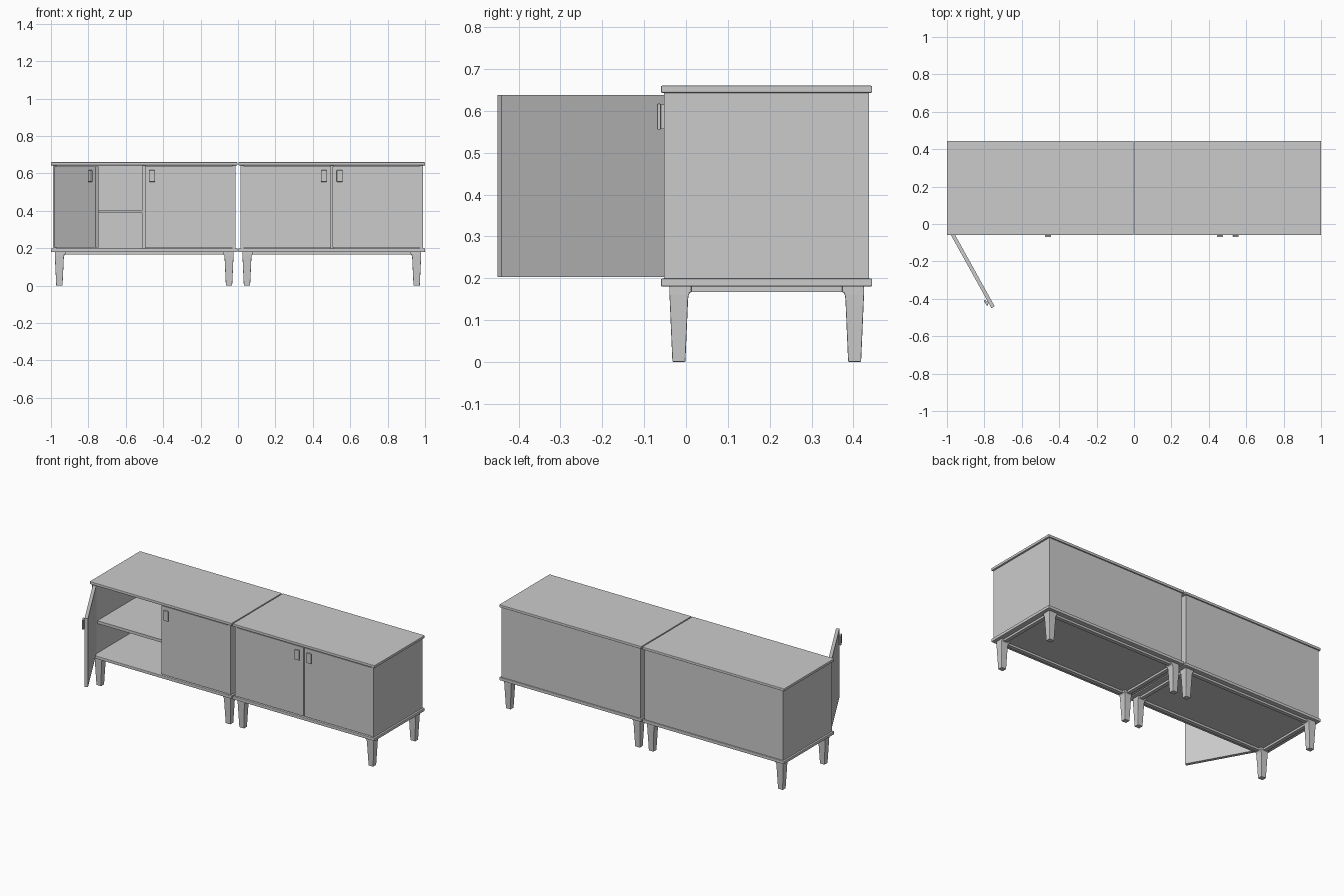
import bpy, bmesh, math
from mathutils import Matrix, Vector

if "Cube" in bpy.data.objects:
    bpy.data.objects.remove(bpy.data.objects["Cube"])


def finish(bm, name, bevel=0.0):
    bmesh.ops.recalc_face_normals(bm, faces=bm.faces)
    mesh = bpy.data.meshes.new(name)
    bm.to_mesh(mesh)
    bm.free()
    ob = bpy.data.objects.new(name, mesh)
    bpy.context.collection.objects.link(ob)
    if bevel:
        mod = ob.modifiers.new("edge_bevel", 'BEVEL')
        mod.width = bevel
        mod.segments = 2
    return ob


def box(name, x, y, z, bevel=0.0):
    """Box from (min, max) ranges."""
    bm = bmesh.new()
    bmesh.ops.create_cube(bm, size=1)
    for v in bm.verts:
        v.co = Vector([(r[0] + r[1]) / 2 + c * (r[1] - r[0]) for c, r in zip(v.co, (x, y, z))])
    return finish(bm, name, bevel)


def leg(name, cx, cy, sx, sy):
    """Tapered leg; sx, sy point to the inside, where it flares into the rail."""
    # height, outer half width, inner half width
    levels = [(0.0, 0.0155, 0.0155), (0.150, 0.0220, 0.0220), (0.160, 0.0225, 0.0235),
              (0.165, 0.0225, 0.0260), (0.167, 0.0225, 0.0300), (0.181, 0.0225, 0.0300)]
    bm = bmesh.new()
    rings = []
    for z, o, i in levels:
        ring = []
        for a, b in ((-o, -o), (i, -o), (i, i), (-o, i)):
            ring.append(bm.verts.new((cx + sx * a * 1.08, cy + sy * b, z)))
        rings.append(ring)
    for r, s in zip(rings, rings[1:]):
        for k in range(4):
            bm.faces.new((r[k], r[(k + 1) % 4], s[(k + 1) % 4], s[k]))
    bm.faces.new(rings[0])
    bm.faces.new(rings[-1])
    ob = finish(bm, name, 0.003)
    ob.modifiers["edge_bevel"].limit_method = 'ANGLE'


def door(name, hinge_x, side, width, angle=0.0):
    """Door with its pull; side is +1 when it extends to +x from the hinge."""
    turn = Matrix.Translation((hinge_x, -0.033, 0)) @ Matrix.Rotation(math.radians(-angle * side), 4, 'Z')
    span = lambda a, b: tuple(sorted((a * side, b * side)))
    panel = box(name, span(0, width), (-0.020, 0), (0.203, 0.638))
    # pull: thin stem at the door edge side with a wider lip in front
    stem = box(name + "_pull_stem", span(width - 0.044, width - 0.030), (-0.029, -0.019), (0.557, 0.615))
    lip = box(name + "_pull_lip", span(width - 0.055, width - 0.023), (-0.036, -0.027), (0.555, 0.617), 0.002)
    for ob in (panel, stem, lip):
        ob.data.transform(turn)


def cabinet(side, cx, open_angle):
    X = lambda a, b: (cx + a, cx + b)
    Y0, Y1 = -0.053, 0.437
    # carcass
    box(side + "_top", X(-0.4985, 0.4985), (-0.060, 0.445), (0.643, 0.660), 0.003)
    box(side + "_bottom", X(-0.4985, 0.4985), (-0.060, 0.445), (0.180, 0.199), 0.003)
    for s, n in ((-1, "left"), (1, "right")):
        box(f"{side}_{n}_side_panel", X(*sorted((s * 0.469, s * 0.487))), (Y0, Y1), (0.197, 0.645))
    box(side + "_back_panel", X(-0.470, 0.470), (Y1 - 0.012, Y1), (0.197, 0.645))
    box(side + "_divider", X(-0.008, 0.008), (-0.030, Y1 - 0.01), (0.197, 0.645))
    box(side + "_shelf", X(-0.470, 0.470), (-0.025, Y1 - 0.01), (0.387, 0.405))
    # doors
    door(side + "_left_door", cx - 0.469, 1, 0.466, open_angle)
    door(side + "_right_door", cx + 0.469, -1, 0.466)
    # base: legs joined by rails
    lx, ly, my = 0.4535, 0.210, 0.193
    for sx in (-1, 1):
        for sy in (-1, 1):
            n = ("front" if sy < 0 else "back") + ("_left" if sx < 0 else "_right")
            leg(f"{side}_{n}_leg", cx + sx * lx, my + sy * ly, -sx, -sy)
    for s, n in ((-1, "front"), (1, "back")):
        y = my + s * ly
        box(f"{side}_{n}_rail", X(-lx, lx), (y - 0.012, y + 0.012), (0.167, 0.181))
    for s, n in ((-1, "left"), (1, "right")):
        box(f"{side}_{n}_rail", X(s * lx - 0.012, s * lx + 0.012), (my - ly, my + ly), (0.167, 0.181))


cabinet("left_cabinet", -0.5015, 61)
cabinet("right_cabinet", 0.5015, 0)
